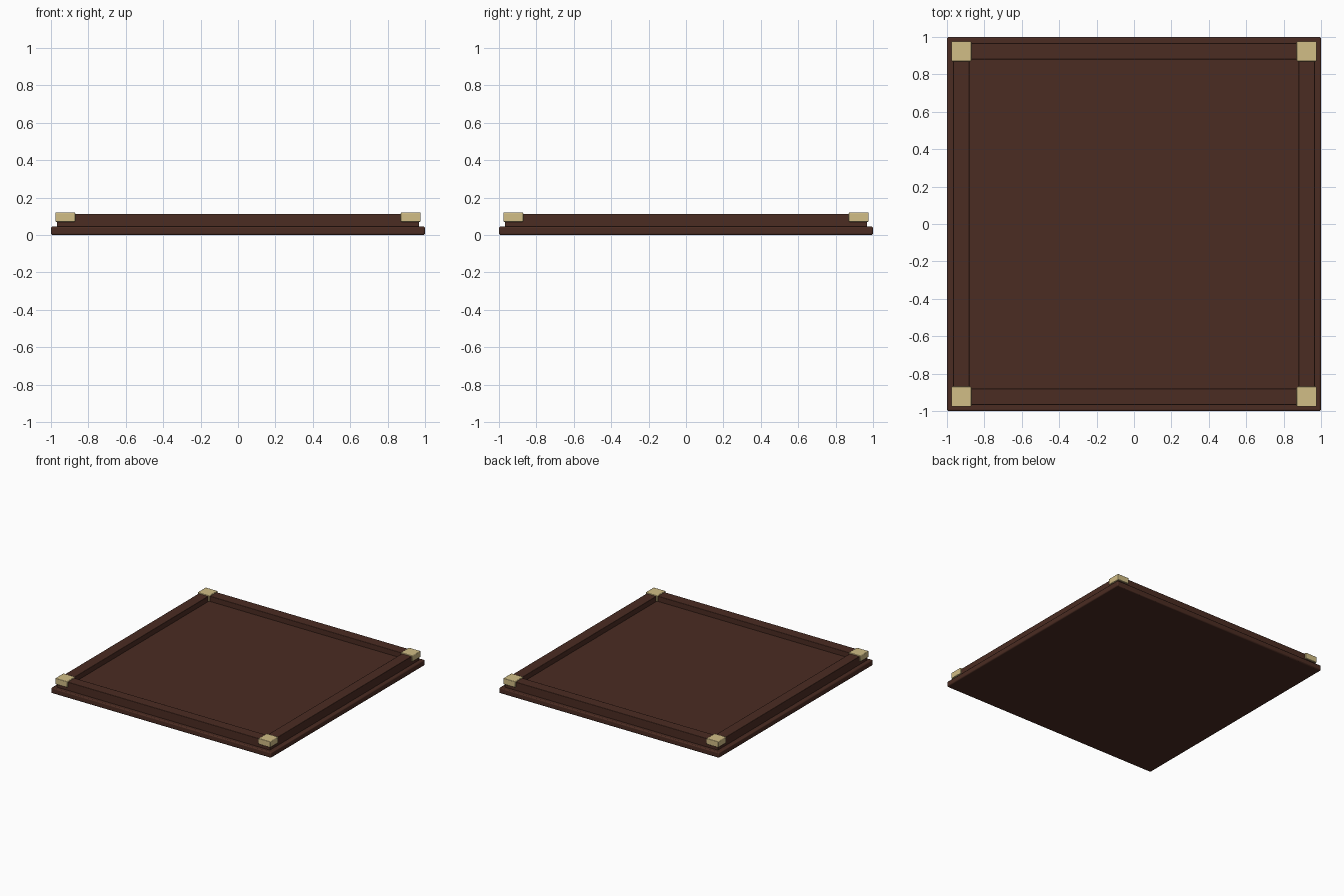
import bpy

if "Cube" in bpy.data.objects:
    bpy.data.objects.remove(bpy.data.objects["Cube"], do_unlink=True)


def material(name, rgb):
    mat = bpy.data.materials.new(name)
    mat.use_nodes = True
    mat.diffuse_color = (*rgb, 1)
    mat.node_tree.nodes["Principled BSDF"].inputs["Base Color"].default_value = (*rgb, 1)
    return mat


wood = material("dark wood", (0.07, 0.025, 0.016))
brass = material("pale brass", (0.64, 0.51, 0.24))


def box(name, low, high, mat, bevel):
    """Box between two corners, with softened edges."""
    bpy.ops.mesh.primitive_cube_add(size=1)
    obj = bpy.context.object
    obj.name = name
    for v in obj.data.vertices:
        v.co = [(a + b) / 2 + c * (b - a) for a, b, c in zip(low, high, v.co)]
    obj.data.materials.append(mat)
    mod = obj.modifiers.new("soft edges", "BEVEL")
    mod.width = bevel
    mod.segments = 2
    bpy.ops.object.shade_smooth_by_angle()
    return obj


BASE_TOP, FLOOR, RAIL_TOP, CAP_TOP = 0.045, 0.07, 0.113, 0.12
INNER, OUTER = 0.88, 0.967
CAP_IN, CAP_OUT = 0.87, 0.977

# Stepped base and tray floor
box("base_plate", (-1, -1, 0), (1, 1, BASE_TOP), wood, 0.008)
box("tray_floor", (-OUTER, -OUTER, BASE_TOP - 0.01), (OUTER, OUTER, FLOOR), wood, 0.001)

# Raised rails between the corners
for side, s in (("back", 1), ("front", -1)):
    y = sorted((s * INNER, s * OUTER))
    box(side + "_rail", (-INNER - 0.02, y[0], FLOOR - 0.005),
        (INNER + 0.02, y[1], RAIL_TOP), wood, 0.003)
for side, s in (("left", 1), ("right", -1)):
    x = sorted((s * INNER, s * OUTER))
    box(side + "_rail", (x[0], -INNER - 0.02, FLOOR - 0.005),
        (x[1], INNER + 0.02, RAIL_TOP), wood, 0.003)

# Metal corner caps
for xname, sx in (("left", 1), ("right", -1)):
    for yname, sy in (("back", 1), ("front", -1)):
        x = sorted((sx * CAP_IN, sx * CAP_OUT))
        y = sorted((sy * CAP_IN, sy * CAP_OUT))
        box(f"{yname}_{xname}_corner_cap", (x[0], y[0], FLOOR + 0.001),
            (x[1], y[1], CAP_TOP), brass, 0.004)
